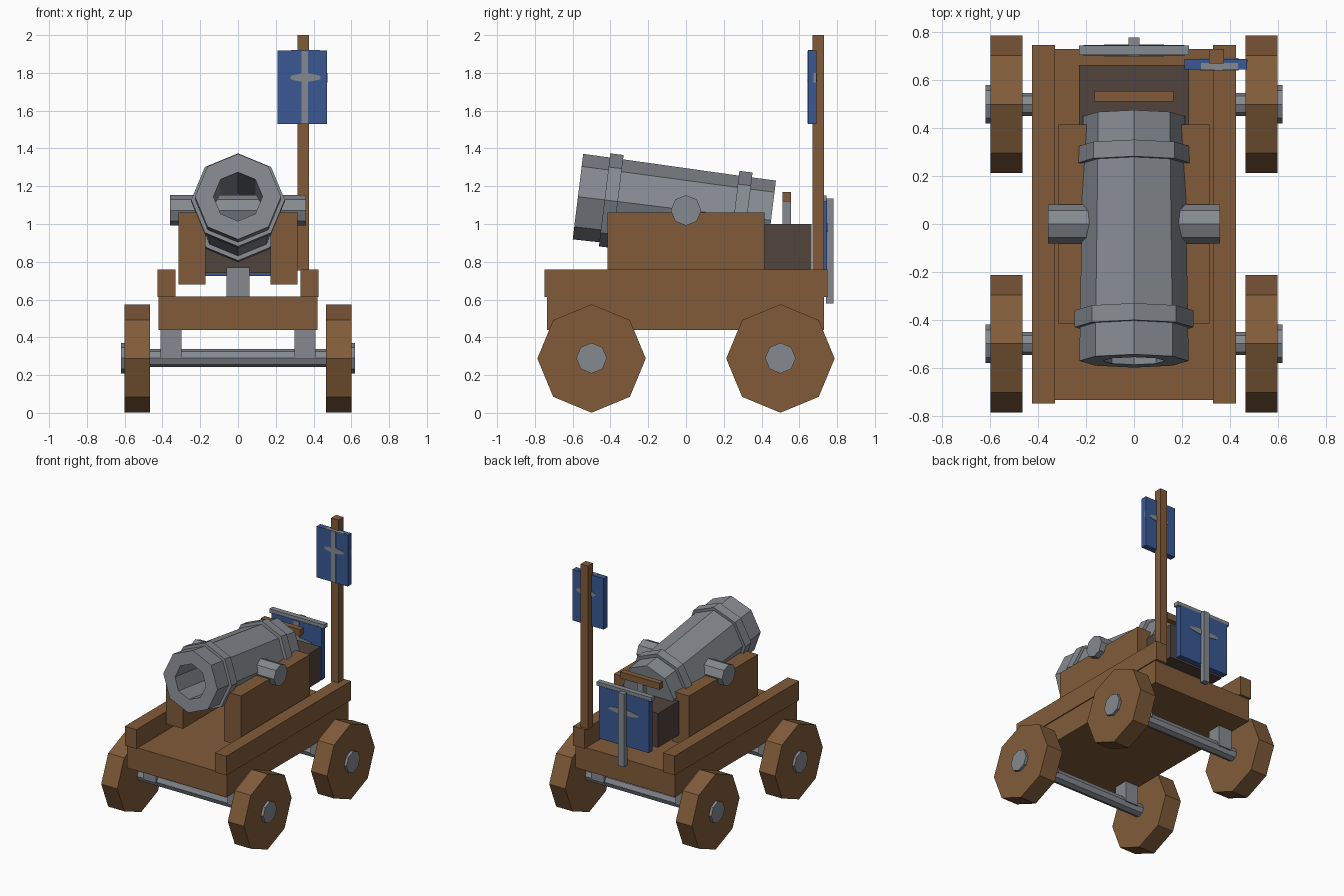
import bpy, bmesh
from math import radians, cos, sin, tau
from mathutils import Matrix, Vector

cube = bpy.data.objects.get("Cube")
if cube:
    bpy.data.objects.remove(cube, do_unlink=True)


def material(name, rgb):
    m = bpy.data.materials.new(name)
    m.use_nodes = True
    m.diffuse_color = (*rgb, 1)
    m.node_tree.nodes["Principled BSDF"].inputs["Base Color"].default_value = (*rgb, 1)
    return m


WOOD = material("brown wood", (0.22, 0.105, 0.041))
IRON = material("grey iron", (0.235, 0.255, 0.28))
BLUE = material("blue cloth", (0.042, 0.098, 0.29))
DARK = material("dark wood", (0.085, 0.056, 0.045))


def finish(name, bm, mat):
    bmesh.ops.recalc_face_normals(bm, faces=bm.faces)
    mesh = bpy.data.meshes.new(name)
    bm.to_mesh(mesh)
    bm.free()
    mesh.materials.append(mat)
    ob = bpy.data.objects.new(name, mesh)
    bpy.context.collection.objects.link(ob)
    return ob


def box(name, mat, x, y, z):
    """Box from (low, high) spans along each axis."""
    bm = bmesh.new()
    bmesh.ops.create_cube(bm, size=1)
    spans = (x, y, z)
    for v in bm.verts:
        v.co = Vector([lo + (c + 0.5) * (hi - lo) for c, (lo, hi) in zip(v.co, spans)])
    return finish(name, bm, mat)


def rod(name, mat, x, y, z, radius):
    """Eight-sided rod lying along x."""
    bm = bmesh.new()
    bmesh.ops.create_cone(bm, cap_ends=True, segments=8, radius1=radius,
                          radius2=radius, depth=x[1] - x[0])
    turn = Matrix.Rotation(radians(90), 4, "Y")
    place = Matrix.Translation(((x[0] + x[1]) / 2, y, z))
    bmesh.ops.transform(bm, matrix=place @ turn, verts=bm.verts)
    return finish(name, bm, mat)


def mirrored(x, side):
    return x if side > 0 else (-x[1], -x[0])


# Wheels, hubs, axles and axle brackets
for end, y in (("front", -0.5), ("rear", 0.5)):
    rod(end + "_axle", IRON, (-0.6, 0.6), y, 0.29, 0.048)
    for label, side in (("left", 1), ("right", -1)):
        tag = end + "_" + label
        rod(tag + "_wheel", WOOD, mirrored((0.465, 0.6), side), y, 0.288, 0.287)
        rod(tag + "_hub", IRON, mirrored((0.5, 0.62), side), y, 0.29, 0.081)
        box(tag + "_axle_bracket", IRON, mirrored((0.3, 0.41), side),
            (y - 0.055, y + 0.055), (0.285, 0.45))

# Carriage
box("deck", WOOD, (-0.42, 0.42), (-0.735, 0.73), (0.44, 0.615))
for label, side in (("left", 1), ("right", -1)):
    box(label + "_rail", WOOD, mirrored((0.33, 0.427), side), (-0.75, 0.748), (0.614, 0.76))
    box(label + "_cheek", WOOD, mirrored((0.172, 0.316), side), (-0.415, 0.415), (0.68, 1.06))
box("barrel_support", IRON, (-0.06, 0.06), (0.2, 0.33), (0.614, 0.77))

# Barrel: eight-sided lathe along its tilted axis, with two bands and a bore
profile = [(0, 0.95), (0.13, 0.95), (0.13, 0), (0.228, 0), (0.226, 0.142),
           (0.248, 0.142), (0.248, 0.213), (0.225, 0.213), (0.214, 0.832),
           (0.239, 0.832), (0.239, 0.902), (0.213, 0.902), (0.212, 1.03), (0, 1.03)]
bm = bmesh.new()
rings = [[bm.verts.new((r * sin(tau * k / 8), s, r * cos(tau * k / 8))) for k in range(8)]
         for r, s in profile]
for a, b in zip(rings, rings[1:]):
    for k in range(8):
        j = (k + 1) % 8
        bm.faces.new((a[k], a[j], b[j], b[k]))
bmesh.ops.remove_doubles(bm, verts=bm.verts, dist=1e-5)
barrel = finish("barrel", bm, IRON)
barrel.location = (0, -0.572, 1.145)
barrel.rotation_euler.x = radians(-7)
rod("trunnion", IRON, (-0.36, 0.36), 0, 1.072, 0.081)

# Ammunition chest with its handle
box("chest", DARK, (-0.23, 0.23), (0.412, 0.665), (0.74, 1.0))
box("handle_post", IRON, (-0.025, 0.025), (0.512, 0.555), (0.99, 1.12))
box("handle_bar", WOOD, (-0.165, 0.165), (0.512, 0.555), (1.12, 1.17))

# Rear banner on its iron frame
box("rear_banner", BLUE, (-0.21, 0.21), (0.702, 0.747), (0.725, 1.125))
box("rear_banner_top_bar", IRON, (-0.23, 0.23), (0.705, 0.745), (1.12, 1.15))
box("rear_banner_upright", IRON, (-0.024, 0.024), (0.74, 0.78), (0.58, 1.135))

# Flag and pole
box("flag_pole", WOOD, (0.314, 0.375), (0.67, 0.73), (0.755, 2.0))
box("flag", BLUE, (0.21, 0.472), (0.645, 0.69), (1.53, 1.918))


def cross_arm(name, x, half, y, z):
    """Painted arm plate, tapering toward its two ends."""
    bm = bmesh.new()
    outline = [(-half, 0.008), (-half * 0.7, 0.015), (0, 0.025), (half * 0.7, 0.015), (half, 0.008)]
    points = outline + [(dx, -dz) for dx, dz in reversed(outline)]
    face = bm.faces.new([bm.verts.new((x + dx, y - 0.003, z + dz)) for dx, dz in points])
    out = bmesh.ops.extrude_face_region(bm, geom=[face])["geom"]
    moved = [g for g in out if isinstance(g, bmesh.types.BMVert)]
    bmesh.ops.translate(bm, verts=moved, vec=(0, 0.006, 0))
    return finish(name, bm, IRON)


# Painted crosses on both cloths
for face, y in (("front", 0.645), ("back", 0.69)):
    cross_arm("flag_cross_arm_" + face, 0.357, 0.08, y, 1.775)
    box("flag_cross_upright_" + face, IRON, (0.335, 0.371), (y - 0.003, y + 0.003), (1.531, 1.917))
for face, y in (("front", 0.702), ("back", 0.747)):
    cross_arm("banner_cross_arm_" + face, 0, 0.125, y, 0.98)
box("banner_cross_upright", IRON, (-0.024, 0.024), (0.699, 0.704), (0.726, 1.12))
box("flag_top_mark", IRON, (0.28, 0.435), (0.645, 0.672), (1.914, 1.92))
box("flag_side_mark", IRON, (0.469, 0.474), (0.675, 0.69), (1.75, 1.8))
